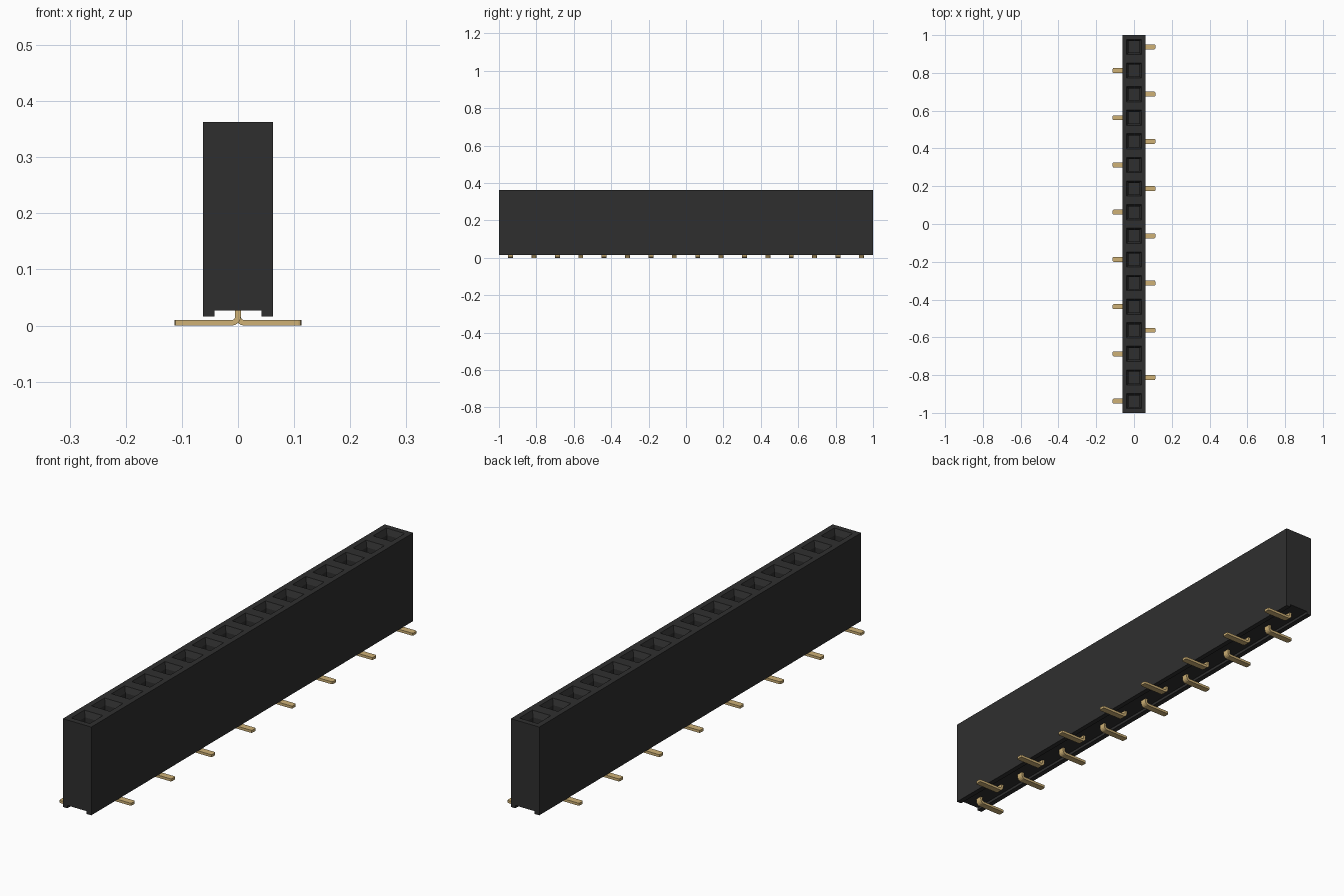
import bpy, bmesh, math
from mathutils import Vector

cube = bpy.data.objects.get("Cube")
if cube:
    bpy.data.objects.remove(cube, do_unlink=True)

COUNT = 16
PITCH = 2.0 / COUNT


def material(name, rgb, roughness):
    m = bpy.data.materials.new(name)
    m.use_nodes = True
    m.diffuse_color = (*rgb, 1)
    bsdf = m.node_tree.nodes["Principled BSDF"]
    bsdf.inputs["Base Color"].default_value = (*rgb, 1)
    bsdf.inputs["Roughness"].default_value = roughness
    return m


black = material("black plastic", (0.028, 0.028, 0.028), 0.6)
gold = material("gold metal", (0.62, 0.44, 0.18), 0.4)


def finish(bm, name, mat):
    bmesh.ops.recalc_face_normals(bm, faces=bm.faces)
    mesh = bpy.data.meshes.new(name)
    bm.to_mesh(mesh)
    bm.free()
    mesh.materials.append(mat)
    obj = bpy.data.objects.new(name, mesh)
    bpy.context.collection.objects.link(obj)
    return obj


def sweep_y(bm, profile, y0, y1, steps):
    """Extrude a closed x-z profile along y in equal steps."""
    ring = [bm.verts.new((x, y0, z)) for x, z in profile]
    face = bm.faces.new(ring)
    for _ in range(steps):
        out = bmesh.ops.extrude_face_region(bm, geom=[face], use_keep_orig=(face.is_valid and _ == 0))
        verts = [g for g in out["geom"] if isinstance(g, bmesh.types.BMVert)]
        new = [g for g in out["geom"] if isinstance(g, bmesh.types.BMFace)][0]
        bmesh.ops.translate(bm, verts=verts, vec=(0, (y1 - y0) / steps, 0))
        if _ > 0 and face.is_valid:
            bm.faces.remove(face)
        face = new
    bmesh.ops.recalc_face_normals(bm, faces=bm.faces)


# Housing: a tall bar with a shallow channel below, one segment per socket
W, TOP, BOTTOM, CHANNEL = 0.062, 0.363, 0.016, 0.027
bm = bmesh.new()
sweep_y(bm, [(-W, BOTTOM), (-0.042, BOTTOM), (-0.042, CHANNEL), (0.042, CHANNEL),
             (0.042, BOTTOM), (W, BOTTOM), (W, TOP), (-W, TOP)], -1, 1, COUNT)

# Sockets: square mouth, sloping lead-in, straight shaft
tops = [f for f in bm.faces if f.normal.z > 0.9 and f.calc_center_median().z > TOP - 0.001]
for thickness, depth in ((0.031, 0), (0.014, -0.022), (0, -0.24)):
    bmesh.ops.inset_individual(bm, faces=tops, thickness=thickness, depth=depth)
finish(bm, "housing", black)


# Pin: bent strip, vertical stem turning into a flat foot along +x
T, HALF, TIP, RO, RI = 0.010, 0.013, 0.113, 0.016, 0.006
angles = [math.pi + i * math.pi / 8 for i in range(5)]
cx = -T / 2 + RO
outer = [(cx + RO * math.cos(a), RO + RO * math.sin(a)) for a in angles]
inner = [(cx + RI * math.cos(a), RO + RI * math.sin(a)) for a in reversed(angles)]
pin_profile = ([(-T / 2, 0.05)] + outer + [(TIP, 0), (TIP, T)] + inner + [(T / 2, 0.05)])

bm = bmesh.new()
sweep_y(bm, pin_profile, -HALF, HALF, 1)
# Clip the foot corners in plan
tip_edges = [e for e in bm.edges
             if all(v.co.x > TIP - 0.001 for v in e.verts)
             and abs(e.verts[0].co.y - e.verts[1].co.y) < 0.001]
bmesh.ops.bevel(bm, geom=tip_edges, offset=0.005, segments=2, profile=0.5, affect='EDGES')
pin = finish(bm, "pin_01", gold)

# Row of pins, feet alternating left and right
for i in range(COUNT):
    obj = pin if i == 0 else bpy.data.objects.new(f"pin_{i + 1:02d}", pin.data)
    if i:
        bpy.context.collection.objects.link(obj)
    obj.location = Vector((0, -1 + PITCH * (i + 0.5), 0))
    obj.rotation_euler.z = math.pi if i % 2 == 0 else 0
